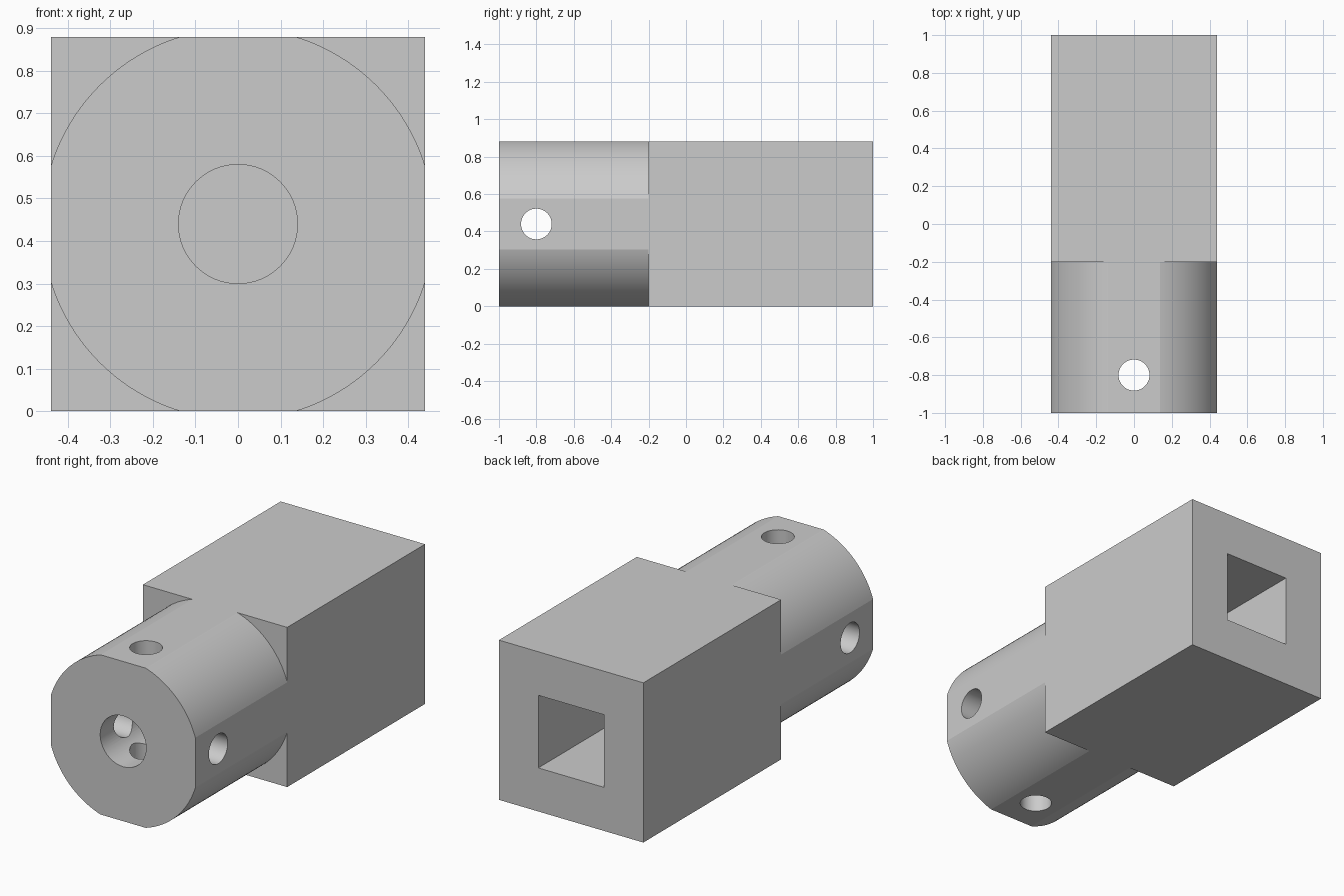
import bpy
import math

cube = bpy.data.objects.get("Cube")
if cube:
    bpy.data.objects.remove(cube, do_unlink=True)

SIDE = 0.88          # width and height of the block
MID = SIDE / 2       # height of the long axis
PIN_Y = -0.8         # position of the cross holes

grey = bpy.data.materials.new("plain grey")
grey.use_nodes = True
colour = (0.6, 0.6, 0.6, 1)
grey.diffuse_color = colour
grey.node_tree.nodes["Principled BSDF"].inputs["Base Color"].default_value = colour


def box(name, size, y0, y1):
    """Square bar along y between y0 and y1."""
    bpy.ops.mesh.primitive_cube_add(size=1, location=(0, (y0 + y1) / 2, MID))
    ob = bpy.context.object
    ob.name = name
    ob.scale = (size, y1 - y0, size)
    bpy.ops.object.transform_apply(location=True, rotation=True, scale=True)
    ob.data.materials.append(grey)
    return ob


def rod(name, radius, length, y, rotation, sides=64):
    """Round bar centred on the long axis at y."""
    bpy.ops.mesh.primitive_cylinder_add(
        vertices=sides, radius=radius, depth=length,
        location=(0, y, MID), rotation=rotation)
    ob = bpy.context.object
    ob.name = name
    bpy.ops.object.transform_apply(location=True, rotation=True, scale=True)
    ob.data.materials.append(grey)
    return ob


def combine(target, tool, operation):
    """Apply a boolean and remove the tool object."""
    tool.hide_render = True
    mod = target.modifiers.new(tool.name, "BOOLEAN")
    mod.operation = operation
    mod.solver = "EXACT"
    mod.object = tool
    bpy.context.view_layer.objects.active = target
    bpy.ops.object.modifier_apply(modifier=mod.name)
    bpy.data.objects.remove(tool, do_unlink=True)


QUARTER = math.pi / 2
along_y = (QUARTER, 0, 0)

# Square block with a round shank, trimmed so the shank gets four flats
adapter = box("shaft_adapter", 1.0, -0.2, 1.1)
combine(adapter, rod("shank", 0.461, 1.3, -0.45, along_y, 128), "UNION")
combine(adapter, box("envelope", SIDE, -1, 1), "INTERSECT")

# Blind round bore in the front and blind square socket in the back
combine(adapter, rod("bore", 0.14, 1.0, -0.7, along_y), "DIFFERENCE")
combine(adapter, box("socket", 0.4, 0.0, 1.2), "DIFFERENCE")

# Cross holes through the shank, upright and sideways
for name, rotation in (("upright_hole", (0, 0, 0)), ("side_hole", (0, QUARTER, 0))):
    combine(adapter, rod(name, 0.082, 1.2, PIN_Y, rotation), "DIFFERENCE")

# Smooth the round surfaces, keep the flats crisp
bpy.ops.object.select_all(action="DESELECT")
adapter.select_set(True)
bpy.context.view_layer.objects.active = adapter
bpy.ops.object.shade_smooth_by_angle(angle=math.radians(10))
